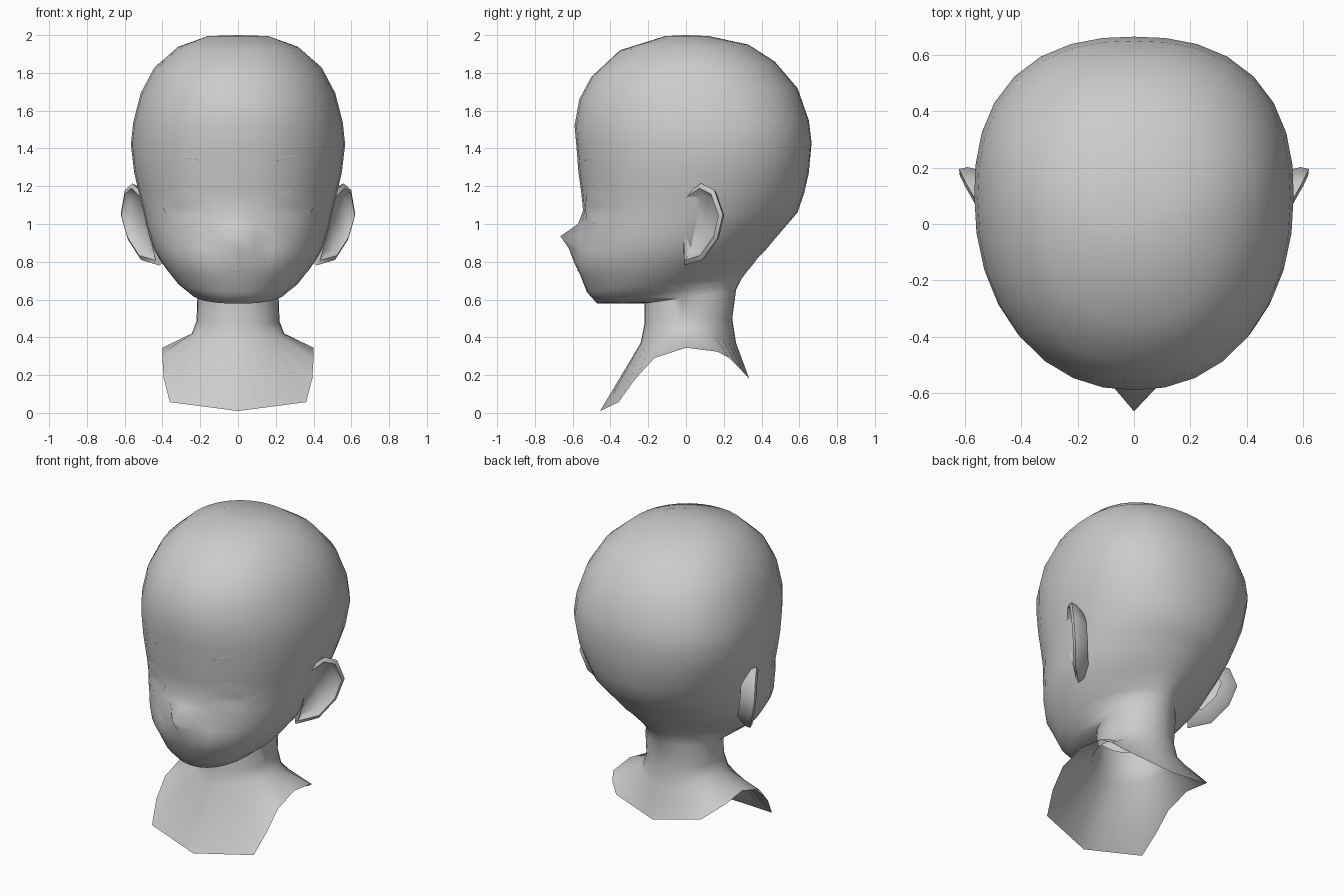
import bpy, bmesh, math
from mathutils import Vector
from mathutils.bvhtree import BVHTree

if "Cube" in bpy.data.objects:
    bpy.data.objects.remove(bpy.data.objects["Cube"])

clay = bpy.data.materials.new("clay_grey")
clay.use_nodes = True
GREY = (0.6, 0.6, 0.6, 1)
clay.diffuse_color = GREY
clay.node_tree.nodes["Principled BSDF"].inputs["Base Color"].default_value = GREY
SEGS = 32


def loft(name, rings, start=None, end=None, angle=60):
    """Skin closed rings of equal length, with optional poles at the ends."""
    bm = bmesh.new()
    loops = [[bm.verts.new(p) for p in ring] for ring in rings]
    n = len(loops[0])
    for a, b in zip(loops, loops[1:]):
        for i in range(n):
            j = (i + 1) % n
            bm.faces.new((a[i], a[j], b[j], b[i]))
    for pole, loop in ((start, loops[0]), (end, loops[-1])):
        if pole is not None:
            tip = bm.verts.new(pole)
            for i in range(n):
                bm.faces.new((tip, loop[i], loop[(i + 1) % n]))
    bmesh.ops.recalc_face_normals(bm, faces=bm.faces)
    mesh = bpy.data.meshes.new(name)
    bm.to_mesh(mesh)
    bm.free()
    obj = bpy.data.objects.new(name, mesh)
    bpy.context.collection.objects.link(obj)
    mesh.materials.append(clay)
    bpy.ops.object.select_all(action="DESELECT")
    obj.select_set(True)
    bpy.context.view_layer.objects.active = obj
    bpy.ops.object.shade_smooth_by_angle(angle=math.radians(angle))
    return obj


def section(front, back, width, mid, power=2.0, nose=0.0, lift=0.0):
    """Egg-shaped ring between a front and a back (y, z) point."""
    ring = []
    for i in range(SEGS):
        t = 2 * math.pi * i / SEGS
        s, c = math.sin(t), math.cos(t)
        n = 2.15 if c > 0 else power
        r = (abs(s) ** n + abs(c) ** n) ** (-1 / n)
        y = mid - r * c * ((mid - front[0]) if c > 0 else (back[0] - mid))
        k = (y - front[0]) / (back[0] - front[0])
        z = front[1] + k * (back[1] - front[1]) + lift * s * s
        ring.append((width * r * s, y - (nose if i == 0 else 0), z))
    return ring


def collar_edge():
    """Lower edge of the bust, interpolated by angle from front to back."""
    keys = [(0, (0, -.455, .01)), (48, (.385, -.35, .06)), (63, (.4, -.2, .28)),
            (90, (.4, 0, .345)), (117, (.4, .2, .32)), (135, (.3, .28, .24)),
            (180, (0, .335, .18))]
    ring = []
    for i in range(SEGS):
        a = 360 * i / SEGS
        side = 1 if a <= 180 else -1
        a = min(a, 360 - a)
        for (a0, p0), (a1, p1) in zip(keys, keys[1:]):
            if a0 <= a <= a1:
                p = Vector(p0).lerp(Vector(p1), (a - a0) / (a1 - a0))
                ring.append((p.x * side, p.y, p.z))
                break
    return ring


# Head, neck and bust as one skin
rings = [
    section((-.11, 1.995), (.12, 1.995), .16, .02),
    section((-.35, 1.92), (.33, 1.95), .32, .02, 2.1),
    section((-.5, 1.78), (.47, 1.86), .445, .04, 2.2),
    section((-.565, 1.66), (.59, 1.72), .515, .07, 2.3),
    section((-.59, 1.52), (.65, 1.55), .555, .09, 2.4),
    section((-.58, 1.41), (.665, 1.43), .567, .1, 2.4),
    section((-.57, 1.28), (.65, 1.27), .55, .08, 2.3),
    section((-.555, 1.17), (.625, 1.16), .525, .05, 2.2),
    section((-.545, 1.07), (.59, 1.06), .5, .03, 2.1),
    section((-.56, 1.0), (.53, .99), .485, .0, 2.0, .012),
    section((-.565, .935), (.47, .92), .465, -.03, 1.9, .1),
    section((-.58, .87), (.42, .86), .445, -.05, 1.8, .04),
    section((-.59, .79), (.38, .82), .41, -.07, 1.7),
    section((-.56, .73), (.35, .78), .375, -.09, 1.6),
    section((-.525, .64), (.32, .745), .32, -.11, 1.6),
    section((-.47, .578), (.295, .71), .25, -.12, 1.8),
    section((-.22, .58), (.265, .65), .215, .02),
    section((-.22, .47), (.245, .5), .22, .01),
    section((-.24, .37), (.265, .37), .245, .01, lift=.05),
    collar_edge(),
]
head = loft("head_and_neck", rings, start=(0, 0, 2))
tree = BVHTree.FromPolygons([v.co for v in head.data.vertices],
                            [p.vertices for p in head.data.polygons])


def face_patch(name, outline, side=1, gap=.005):
    """Thin plate laid on the face, given as (x, z) points."""
    pts = [Vector((x * side, 0, z)) for x, z in outline]
    centre = sum(pts, Vector()) / len(pts)

    def drop(p):
        hit = tree.ray_cast(Vector((p.x, -2, p.z)), Vector((0, 1, 0)))[0]
        return hit - Vector((0, gap, 0))
    rows = [[drop(centre.lerp(p, k)) for p in pts] for k in (1, .75, .5, .25)]
    loft(name, rings=rows, end=drop(centre))


# Eyes, brows and ears on both sides
eye = [(.135, 1.08), (.17, 1.15), (.27, 1.19), (.36, 1.165), (.41, 1.11),
       (.38, 1.05), (.34, 1.0), (.26, 1.0), (.17, 1.03)]
brow = [(.2, 1.335), (.26, 1.358), (.32, 1.363), (.26, 1.345)]
rim = [(.5, -.02, 1.15), (.565, .07, 1.215), (.605, .14, 1.18), (.627, .185, 1.05),
       (.59, .155, .92), (.52, .075, .81), (.42, -.02, .78), (.465, -.025, .95)]


def ear(name, side):
    pts = [Vector(p) for p in rim]
    centre = sum(pts, Vector()) / len(pts)

    def ring(scale, push):
        out = [centre.lerp(p, scale) + Vector(push) for p in pts]
        return [(p.x * side, p.y, p.z) for p in out]
    bowl = centre + Vector((-.035, .03, 0))
    loft(name, [ring(.72, (-.022, .02, 0)), ring(.88, (.002, 0, 0)),
                ring(1, (-.006, .01, 0)), ring(.93, (-.03, .025, 0)),
                ring(.7, (-.09, .03, 0))],
         start=(bowl.x * side, bowl.y, bowl.z))


for label, side in (("left", 1), ("right", -1)):
    face_patch(label + "_eye", eye, side)
    face_patch(label + "_brow", brow, side, .003)
    ear(label + "_ear", side)

# Mouth
face_patch("mouth", [(-.08, .752), (0, .757), (.08, .752), (0, .747)], gap=.003)
